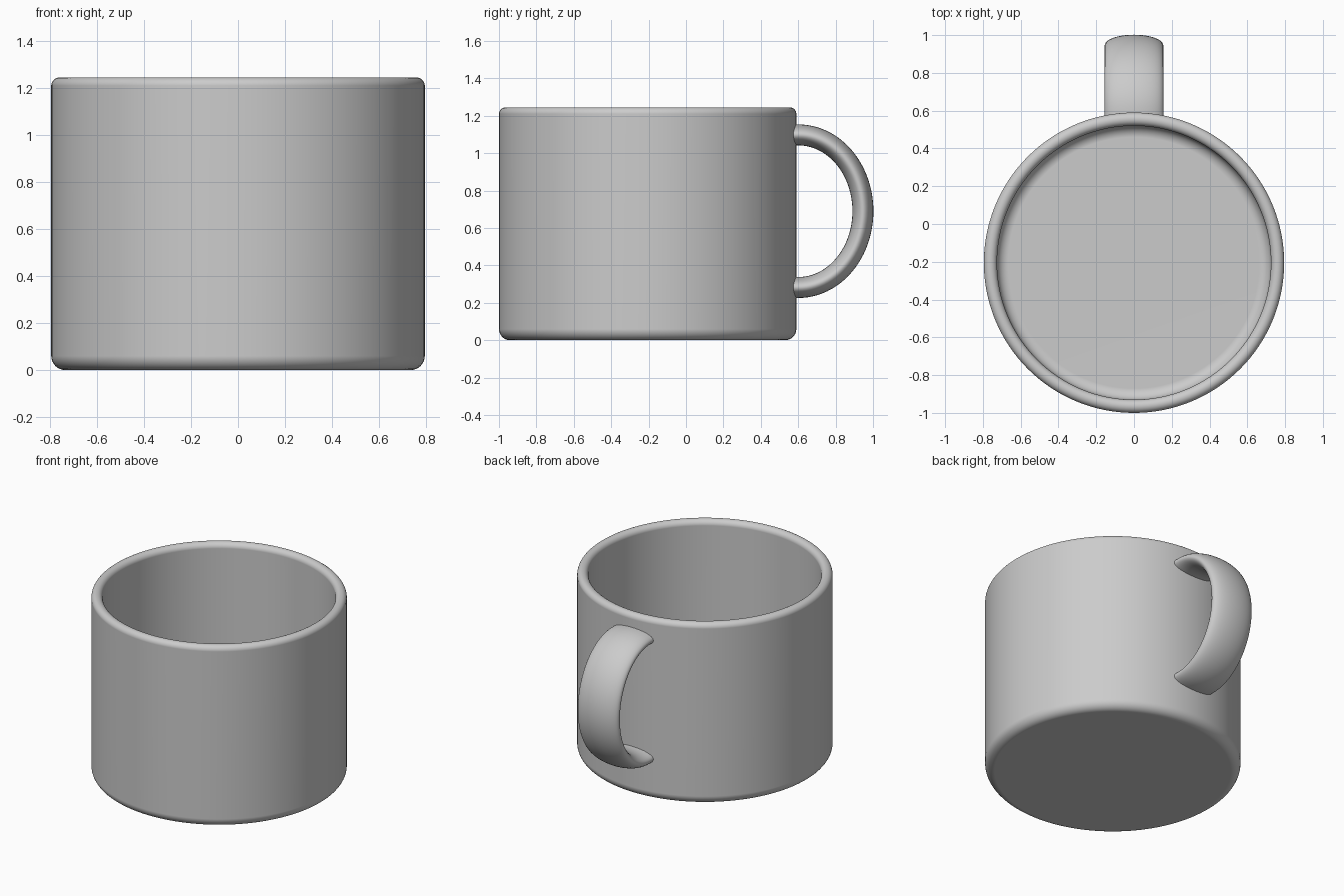
import bpy, bmesh
from math import sin, cos, pi, radians
from mathutils import Vector

cube = bpy.data.objects.get("Cube")
if cube:
    bpy.data.objects.remove(cube, do_unlink=True)

# Mug proportions
CENTRE_Y = -0.205
RADIUS, HEIGHT = 0.795, 1.245
WALL, FLOOR = 0.07, 0.07
FOOT_ROUND, RIM_ROUND, INNER_ROUND = 0.06, 0.035, 0.06

grey = bpy.data.materials.new("ceramic_grey")
grey.use_nodes = True
colour = (0.6, 0.6, 0.6, 1)
grey.diffuse_color = colour
grey.node_tree.nodes["Principled BSDF"].inputs["Base Color"].default_value = colour


def finish(name, bm):
    """Turn a bmesh into a smooth shaded object."""
    bmesh.ops.recalc_face_normals(bm, faces=bm.faces)
    mesh = bpy.data.meshes.new(name)
    bm.to_mesh(mesh)
    bm.free()
    mesh.materials.append(grey)
    obj = bpy.data.objects.new(name, mesh)
    bpy.context.collection.objects.link(obj)
    bpy.ops.object.select_all(action='DESELECT')
    obj.select_set(True)
    bpy.context.view_layer.objects.active = obj
    bpy.ops.object.shade_smooth_by_angle(angle=radians(40))
    obj.modifiers.new("even_shading", 'WEIGHTED_NORMAL').keep_sharp = True
    return obj


def arc(r, z, size, start, end, steps=8):
    """Rounded corner of the profile, angles in degrees."""
    angles = [radians(start + (end - start) * i / steps) for i in range(steps + 1)]
    return [(r + size * cos(a), z + size * sin(a)) for a in angles]


# Cup: one closed wall profile spun round the axis
inner = RADIUS - WALL
profile = [(0, 0)]
profile += arc(RADIUS - FOOT_ROUND, FOOT_ROUND, FOOT_ROUND, -90, 0)
profile += arc(RADIUS - RIM_ROUND, HEIGHT - RIM_ROUND, RIM_ROUND, 0, 180, 16)
profile += arc(inner - INNER_ROUND, FLOOR + INNER_ROUND, INNER_ROUND, 0, -90)
profile += [(0, FLOOR)]

bm = bmesh.new()
verts = [bm.verts.new((r, CENTRE_Y, z)) for r, z in profile]
edges = [bm.edges.new(pair) for pair in zip(verts, verts[1:])]
bmesh.ops.spin(bm, geom=verts + edges, cent=(0, CENTRE_Y, 0), axis=(0, 0, 1),
               angle=2 * pi, steps=128, use_duplicate=False)
bmesh.ops.remove_doubles(bm, verts=bm.verts, dist=0.0001)
finish("cup", bm)

# Handle: flat oval section swept along a half ellipse, ends sunk in the wall
HALF_WIDTH, HALF_THICK = 0.155, 0.056
START_Y, MID_Z, REACH, RISE = 0.6, 0.69, 0.346, 0.408
PATH, SIDES = 48, 40

path = [(Vector((0, 0.54, MID_Z + RISE)), Vector((0, 0, 1)))]
for i in range(PATH + 1):
    a = pi / 2 - pi * i / PATH
    point = Vector((0, START_Y + REACH * cos(a), MID_Z + RISE * sin(a)))
    path.append((point, Vector((0, cos(a) / REACH, sin(a) / RISE)).normalized()))
path.append((Vector((0, 0.54, MID_Z - RISE)), Vector((0, 0, -1))))

bm = bmesh.new()
rings = []
for point, outward in path:
    ring = []
    for j in range(SIDES):
        t = 2 * pi * j / SIDES
        offset = Vector((HALF_WIDTH * cos(t), 0, 0)) + outward * HALF_THICK * sin(t)
        ring.append(bm.verts.new(point + offset))
    rings.append(ring)
for a, b in zip(rings, rings[1:]):
    for j in range(SIDES):
        k = (j + 1) % SIDES
        bm.faces.new((a[j], a[k], b[k], b[j]))
for ring in (rings[0], rings[-1]):
    bm.faces.new(ring)
finish("handle", bm)
